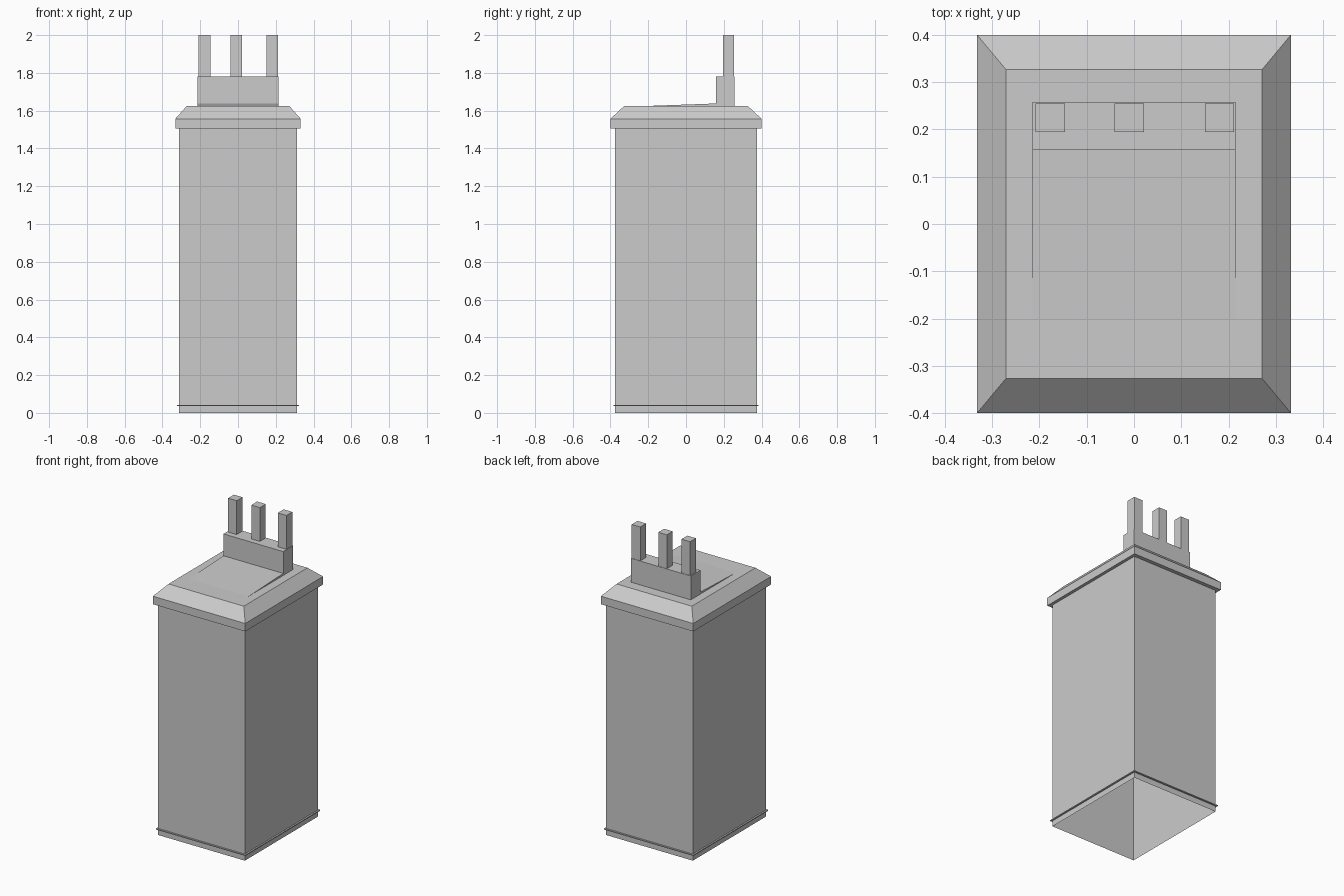
import bpy, bmesh

if "Cube" in bpy.data.objects:
    bpy.data.objects.remove(bpy.data.objects["Cube"])


def make_object(name, bm):
    bmesh.ops.recalc_face_normals(bm, faces=bm.faces)
    mesh = bpy.data.meshes.new(name)
    bm.to_mesh(mesh)
    bm.free()
    obj = bpy.data.objects.new(name, mesh)
    bpy.context.collection.objects.link(obj)
    return obj


def loft(name, rings, cap_top=False, closed=False):
    """Skin stacked rectangles given as (half_x, half_y, z)."""
    bm = bmesh.new()
    loops = [[bm.verts.new((sx * hx, sy * hy, z))
              for sx, sy in ((-1, -1), (1, -1), (1, 1), (-1, 1))]
             for hx, hy, z in rings]
    pairs = list(zip(loops, loops[1:]))
    if closed:
        pairs.append((loops[-1], loops[0]))
    for a, b in pairs:
        for i in range(4):
            j = (i + 1) % 4
            bm.faces.new((a[i], a[j], b[j], b[i]))
    if cap_top:
        bm.faces.new(loops[-1])
    return make_object(name, bm)


def extrude_side_profile(name, points, x0, x1):
    """Extrude a (y, z) outline from x0 to x1."""
    bm = bmesh.new()
    face = bm.faces.new([bm.verts.new((x0, y, z)) for y, z in points])
    ext = bmesh.ops.extrude_face_region(bm, geom=[face])
    verts = [v for v in ext["geom"] if isinstance(v, bmesh.types.BMVert)]
    bmesh.ops.translate(bm, verts=verts, vec=(x1 - x0, 0, 0))
    return make_object(name, bm)


# Hollow shaft, open at the bottom, with an overhanging bevelled cornice
loft("shaft_and_cornice", [
    (0.312, 0.375, 0.0), (0.312, 0.375, 0.04), (0.312, 0.375, 1.505),
    (0.332, 0.40, 1.505), (0.332, 0.40, 1.557), (0.271, 0.327, 1.625),
], cap_top=True)

# Thin lip around the foot of the shaft
loft("foot_lip", [
    (0.312, 0.375, 0.037), (0.322, 0.385, 0.037),
    (0.322, 0.385, 0.043), (0.312, 0.375, 0.043),
], closed=True)

# Shallow sloping plate rising into the raised back block
extrude_side_profile("sloped_plate_and_block", [
    (-0.257, 1.623), (0.158, 1.638), (0.158, 1.78),
    (0.258, 1.78), (0.258, 1.623),
], -0.215, 0.215)

# Three square posts on the block
for i, x in enumerate((-0.177, -0.01, 0.181)):
    extrude_side_profile(f"post_{i + 1}", [
        (0.195, 1.775), (0.255, 1.775), (0.255, 2.0), (0.195, 2.0),
    ], x - 0.031, x + 0.031)
